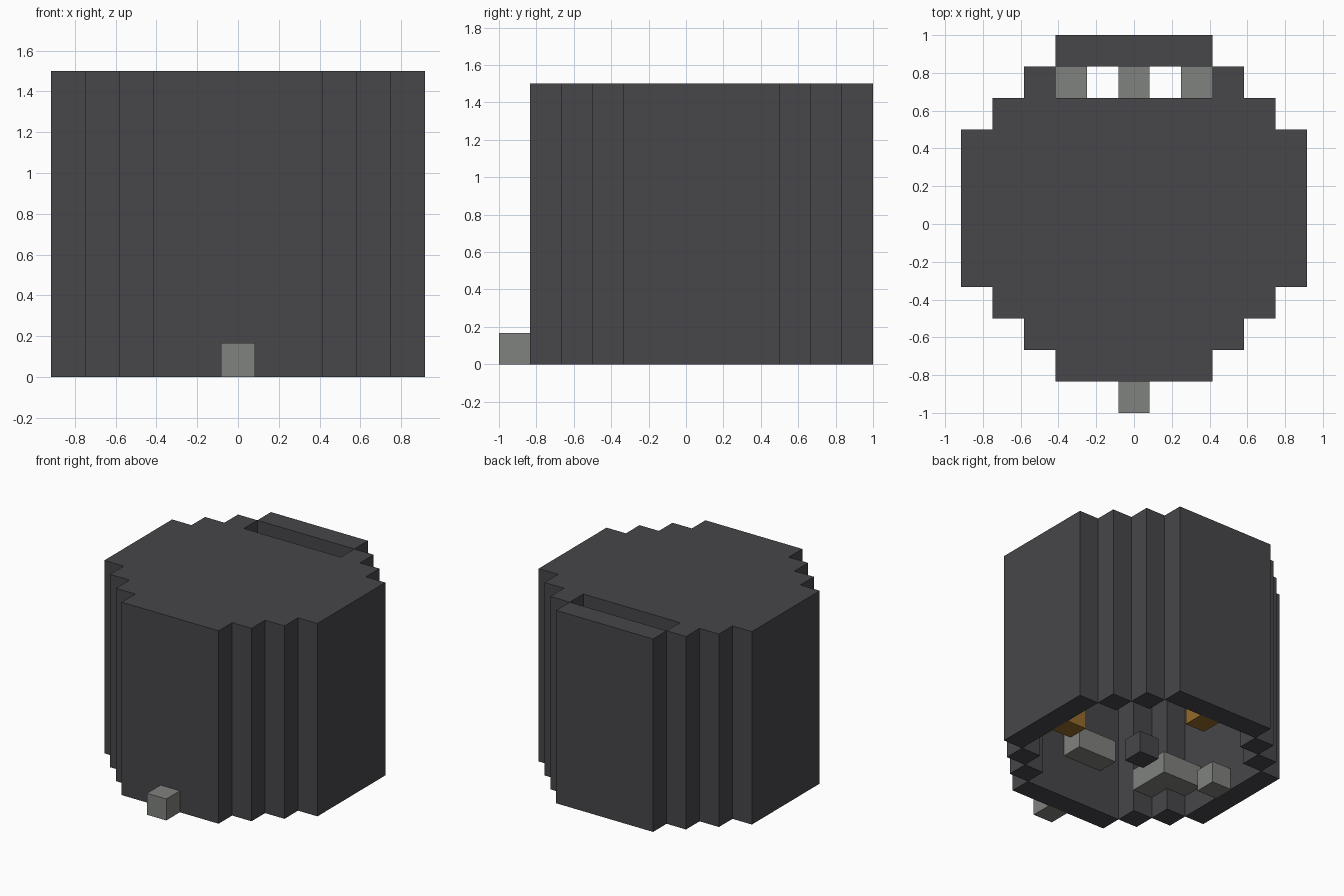
import bpy
import bmesh
from mathutils import Matrix, Vector

U = 1 / 6   # size of one block
H = 9       # height in blocks

if "Cube" in bpy.data.objects:
    bpy.data.objects.remove(bpy.data.objects["Cube"], do_unlink=True)


def material(name, color):
    m = bpy.data.materials.new(name)
    m.use_nodes = True
    m.diffuse_color = (*color, 1)
    m.node_tree.nodes["Principled BSDF"].inputs["Base Color"].default_value = (*color, 1)
    return m


charcoal = material("charcoal", (0.063, 0.061, 0.068))
stone = material("stone_grey", (0.216, 0.223, 0.209))
amber = material("amber", (0.30, 0.145, 0.025))


def blocks(name, mat, boxes):
    """One object from boxes given as (x0, x1, y0, y1, z0, z1) in blocks."""
    bm = bmesh.new()
    for x0, x1, y0, y1, z0, z1 in boxes:
        centre = Vector((x0 + x1, y0 + y1, z0 + z1)) * U / 2
        size = Vector((x1 - x0, y1 - y0, z1 - z0)) * U
        bmesh.ops.create_cube(bm, size=1, matrix=Matrix.Translation(centre) @ Matrix.Diagonal((*size, 1)))
    mesh = bpy.data.meshes.new(name)
    bm.to_mesh(mesh)
    bm.free()
    mesh.materials.append(mat)
    ob = bpy.data.objects.new(name, mesh)
    bpy.context.collection.objects.link(ob)
    return ob


def cell(x, y, z):
    return (x - 0.5, x + 0.5, y - 0.5, y + 0.5, z, z + 1)


# Straight outer walls
blocks("front_wall", charcoal, [(-2.5, 2.5, -5, -4, 0, H)])
blocks("back_wall", charcoal, [(-2.5, 2.5, 5, 6, 0, H)])
for side, name in ((1, "left"), (-1, "right")):
    edges = sorted((side * 4.5, side * 5.5))
    blocks(name + "_wall", charcoal, [(*edges, -2, 3, 0, H)])
    # Stepped corner posts
    posts = [(3, -3.5), (4, -2.5), (4, 3.5), (3, 4.5)]
    blocks(name + "_corner_posts", charcoal,
           [(side * x - 0.5, side * x + 0.5, y - 0.5, y + 0.5, 0, H) for x, y in posts])

# Roof, leaving an open slot along the back wall
rows = [(2.5, -4, -3), (3.5, -3, -2), (4.5, -2, 3), (3.5, 3, 4)]
blocks("roof", charcoal, [(-w, w, y0, y1, H - 1, H) for w, y0, y1 in rows])

# Blocks at ground level
blocks("front_knob", stone, [cell(0, -5.5, 0)])
blocks("centre_block", charcoal, [cell(0, 0.5, 0)])
blocks("left_lamp", amber, [cell(4, 0.5, 0)])
blocks("back_lamp", amber, [cell(0, 4.5, 0)])

# Steps winding up the inside to the slot
steps = [
    [(-4, 0.5)],
    [(-3, -1.5), (-3, -2.5), (-4, -1.5)],
    [(-1, -3.5), (0, -3.5)],
    [(2, -3.5), (3, -2.5)],
    [(4, -0.5), (4, 0.5)],
    [(3, 3.5), (2, 4.5)],
    [(0, 4.5)],
    [(-2, 4.5)],
]
for z, spots in enumerate(steps):
    blocks(f"step_{z + 1}", stone, [cell(x, y, z) for x, y in spots])
